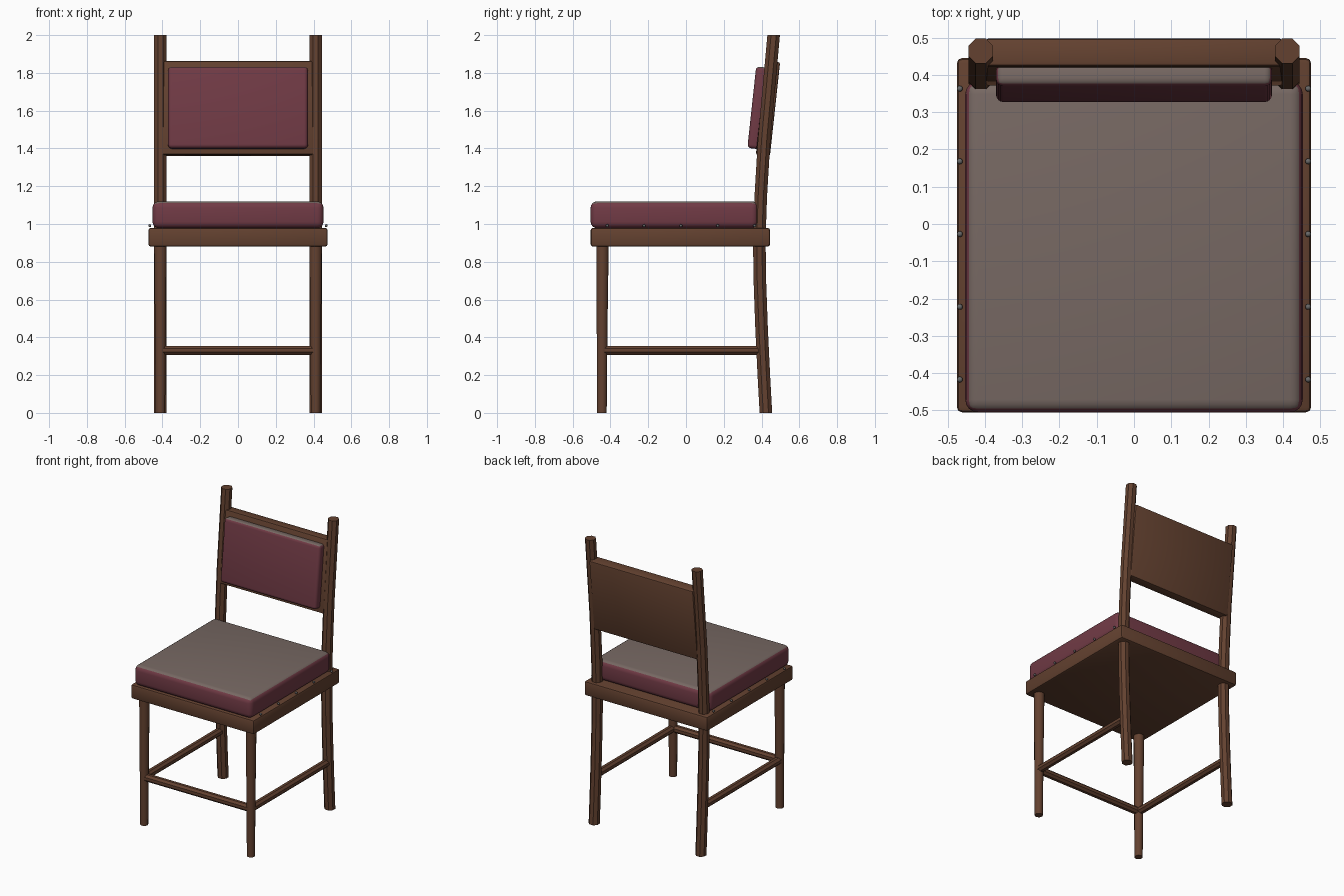
import bpy, bmesh, math
from mathutils import Vector, Matrix

if "Cube" in bpy.data.objects:
    bpy.data.objects.remove(bpy.data.objects["Cube"])


def material(name, rgb):
    m = bpy.data.materials.new(name)
    m.diffuse_color = (*rgb, 1)
    m.use_nodes = True
    m.node_tree.nodes["Principled BSDF"].inputs["Base Color"].default_value = m.diffuse_color
    return m


WOOD = material("brown wood", (0.125, 0.053, 0.029))
RED = material("burgundy fabric", (0.165, 0.043, 0.060))
GREY = material("worn grey fabric", (0.185, 0.140, 0.125))
METAL = material("nail metal", (0.14, 0.14, 0.14))


def finish(bm, name, mats, smooth=None):
    bmesh.ops.recalc_face_normals(bm, faces=bm.faces)
    me = bpy.data.meshes.new(name)
    bm.to_mesh(me)
    bm.free()
    ob = bpy.data.objects.new(name, me)
    bpy.context.collection.objects.link(ob)
    for m in mats:
        me.materials.append(m)
    if smooth:
        bpy.ops.object.select_all(action='DESELECT')
        ob.select_set(True)
        bpy.context.view_layer.objects.active = ob
        bpy.ops.object.shade_smooth_by_angle(angle=math.radians(smooth))
    return ob


def box(name, centre, size, bevel, segments, mats, tilt=0, grey_normal=None):
    """Bevelled box; faces whose normal leans toward grey_normal get the second material."""
    bm = bmesh.new()
    bmesh.ops.create_cube(bm, size=1, matrix=Matrix.Diagonal((*size, 1)))
    bmesh.ops.bevel(bm, geom=bm.edges[:], offset=bevel, segments=segments,
                    profile=0.5, affect='EDGES')
    bm.normal_update()
    if grey_normal:
        for f in bm.faces:
            f.material_index = int(f.normal.dot(Vector(grey_normal)) > 0.7)
    bm.transform(Matrix.Translation(centre) @ Matrix.Rotation(tilt, 4, 'X'))
    return finish(bm, name, mats, 35)


def tube(name, points, radii, sides, smooth=None):
    """Loft of axis-aligned rings along a path."""
    pts = [Vector(p) for p in points]
    d = pts[-1] - pts[0]
    axis = max(range(3), key=lambda i: abs(d[i]))
    u, v = [i for i in range(3) if i != axis]
    bm = bmesh.new()
    rings = []
    for p, r in zip(pts, radii):
        ring = []
        for k in range(sides):
            a = 2 * math.pi * (k + 0.5) / sides
            q = p.copy()
            q[u] += r * math.cos(a)
            q[v] += r * math.sin(a)
            ring.append(bm.verts.new(q))
        rings.append(ring)
    for a, b in zip(rings, rings[1:]):
        for k in range(sides):
            n = (k + 1) % sides
            bm.faces.new((a[k], a[n], b[n], b[k]))
    bm.faces.new(rings[0])
    bm.faces.new(rings[-1])
    return finish(bm, name, [WOOD], smooth)


# seat frame and cushion
box("seat_frame", (0, -0.03, 0.93), (0.95, 0.95, 0.10), 0.014, 2, [WOOD])
box("seat_cushion", (0, -0.0615, 1.049), (0.905, 0.887, 0.142), 0.034, 4,
    [RED, GREY], grey_normal=(0, 0, 1))

# tilted back panel and its pad
TILT = -0.108
box("back_panel", (0, 0.434, 1.612), (0.80, 0.075, 0.50), 0.010, 2, [WOOD], TILT)
box("back_cushion", (0, 0.380, 1.615), (0.74, 0.064, 0.434), 0.020, 4,
    [RED, GREY], TILT, grey_normal=(0, 0, 1))

# legs, posts, side stretchers and nails on both sides
post_path = [(0, 0.423), (0.2, 0.412), (0.45, 0.400), (0.70, 0.391), (0.92, 0.388),
             (1.15, 0.396), (1.45, 0.414), (2.0, 0.464)]
for side, s in (("left", -1), ("right", 1)):
    x = 0.411 * s
    tube(f"back_post_{side}", [(x, y, z) for z, y in post_path],
         [0.036] * len(post_path), 8)
    tube(f"front_leg_{side}", [(x, -0.445, 0), (x, -0.444, 0.5), (x, -0.442, 0.89)],
         [0.026, 0.030, 0.034], 12, 40)
    tube(f"side_stretcher_{side}", [(x, -0.44, 0.331), (x, 0.40, 0.331)],
         [0.026, 0.026], 8)
    for i in range(5):
        bm = bmesh.new()
        bmesh.ops.create_uvsphere(
            bm, u_segments=10, v_segments=6, radius=0.008,
            matrix=Matrix.Translation((0.467 * s, 0.363 - 0.195 * i, 0.991)))
        finish(bm, f"nail_{side}_{i + 1}", [METAL], 60)

# front stretcher
tube("front_stretcher", [(-0.41, -0.444, 0.331), (0.41, -0.444, 0.331)],
     [0.026, 0.026], 8)
